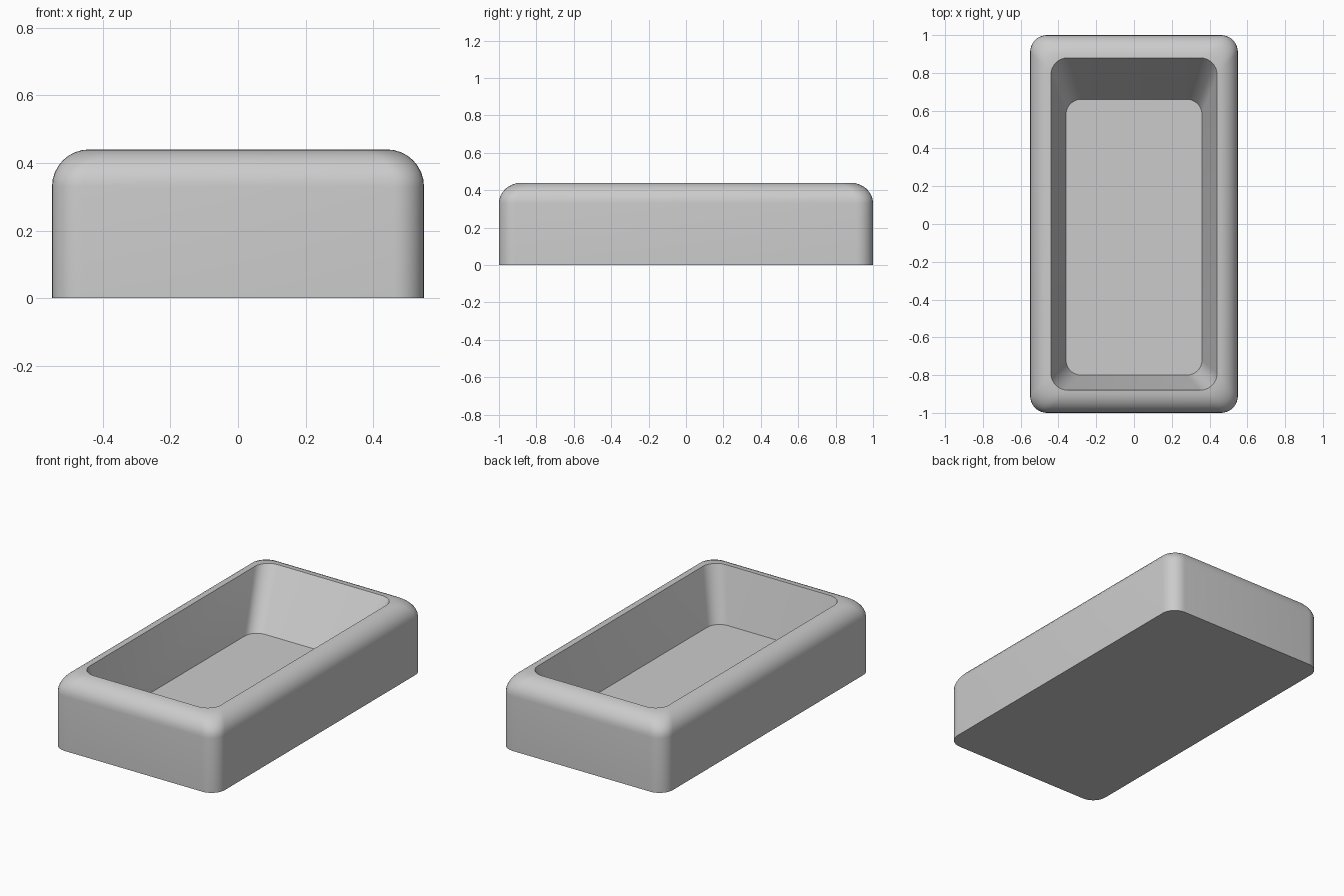
import bpy, bmesh
from math import sin, cos, pi, radians

if "Cube" in bpy.data.objects:
    bpy.data.objects.remove(bpy.data.objects["Cube"])

CORNER_STEPS = 8
ROLL_STEPS = 8


def rounded_ring(bm, x, y0, y1, r, z):
    """Ring of vertices around a rounded rectangle."""
    centres = [(x - r, y1 - r), (-x + r, y1 - r), (-x + r, y0 + r), (x - r, y0 + r)]
    ring = []
    for i, (cx, cy) in enumerate(centres):
        for k in range(CORNER_STEPS + 1):
            a = (i + k / CORNER_STEPS) * pi / 2
            ring.append(bm.verts.new((cx + r * cos(a), cy + r * sin(a), z)))
    return ring


def loft(bm, rings):
    for a, b in zip(rings, rings[1:]):
        n = len(a)
        for i in range(n):
            j = (i + 1) % n
            bm.faces.new((a[i], a[j], b[j], b[i]))


bm = bmesh.new()

# outer wall
rings = [rounded_ring(bm, 0.55, -1, 1, 0.09, 0)]

# rolled rim, quarter round ending at the basin opening
for k in range(ROLL_STEPS + 1):
    a = k / ROLL_STEPS * pi / 2
    inset = 1 - cos(a)
    rings.append(rounded_ring(bm, 0.55 - 0.11 * inset, -1 + 0.12 * inset,
                              1 - 0.12 * inset, 0.09, 0.33 + 0.11 * sin(a)))

# basin floor, with a long sloping back
rings.append(rounded_ring(bm, 0.36, -0.80, 0.66, 0.08, 0.12))
loft(bm, rings)
bm.faces.new(rings[-1])
bm.faces.new(rings[0][::-1])
bmesh.ops.recalc_face_normals(bm, faces=bm.faces)

mesh = bpy.data.meshes.new("bathtub")
bm.to_mesh(mesh)
bm.free()
tub = bpy.data.objects.new("bathtub", mesh)
bpy.context.collection.objects.link(tub)
bpy.context.view_layer.objects.active = tub
tub.select_set(True)
bpy.ops.object.shade_smooth_by_angle(angle=radians(30))
